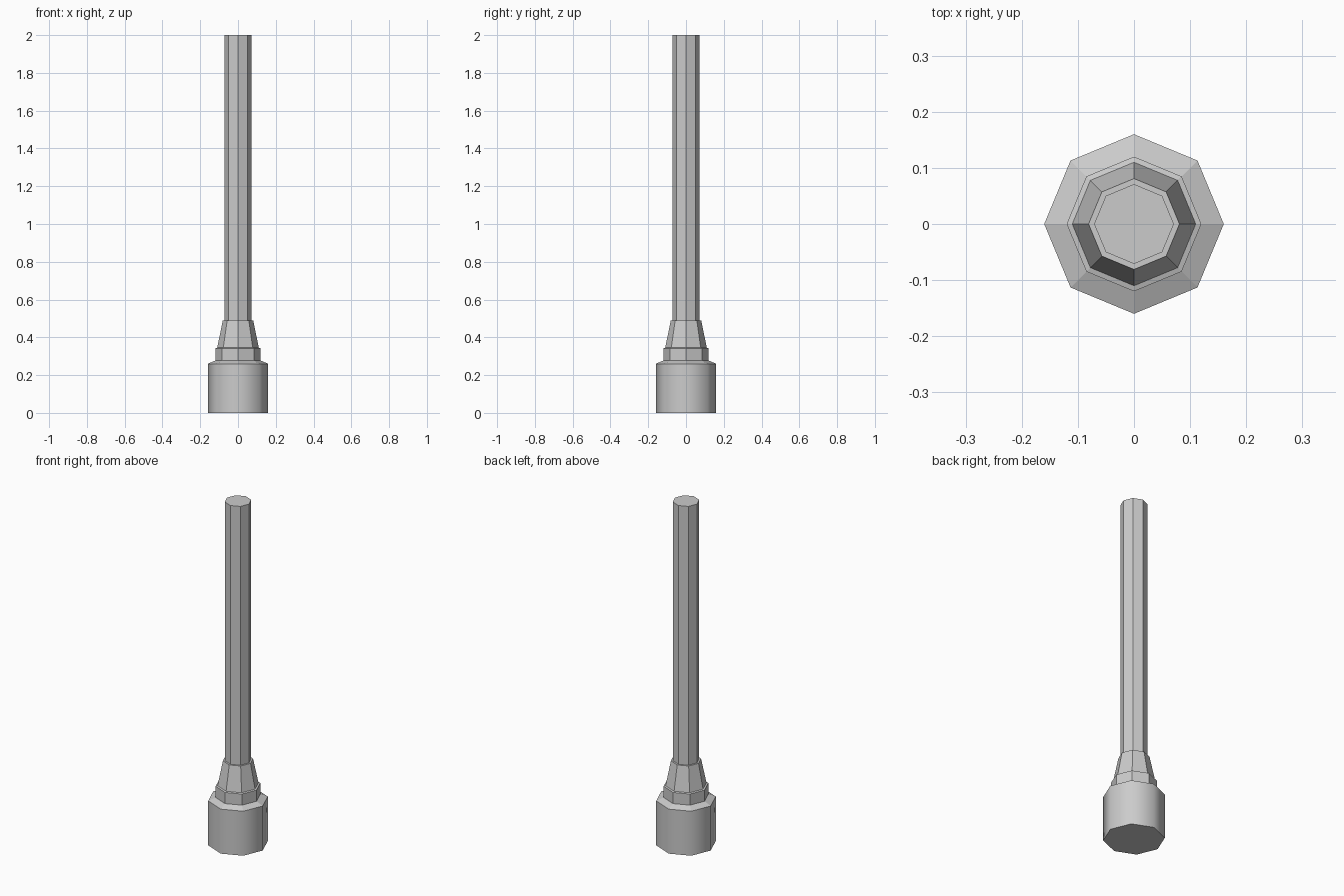
import bpy, bmesh, math

if "Cube" in bpy.data.objects:
    bpy.data.objects.remove(bpy.data.objects["Cube"])

SIDES = 8

def turned(name, profile, smooth_bands=()):
    """Octagonal solid from (radius, z) rings, capped at both ends."""
    bm = bmesh.new()
    rings = []
    for r, z in profile:
        rings.append([bm.verts.new((r * math.cos(2 * math.pi * i / SIDES),
                                    r * math.sin(2 * math.pi * i / SIDES), z))
                      for i in range(SIDES)])
    for b, (lo, hi) in enumerate(zip(rings, rings[1:])):
        for i in range(SIDES):
            j = (i + 1) % SIDES
            f = bm.faces.new((lo[i], lo[j], hi[j], hi[i]))
            f.smooth = b in smooth_bands
    bm.faces.new(rings[0][::-1])
    bm.faces.new(rings[-1])
    # Hard edges wherever a smooth band meets a flat face
    for e in bm.edges:
        e.smooth = all(f.smooth for f in e.link_faces)
    mesh = bpy.data.meshes.new(name)
    bm.to_mesh(mesh)
    bm.free()
    obj = bpy.data.objects.new(name, mesh)
    bpy.context.collection.objects.link(obj)
    return obj

# Heavy foot, collar and tapered socket as one stepped solid, with the shaft on top
turned("pole", [
    (0.16, 0.0), (0.16, 0.26),      # foot, smooth sides
    (0.12, 0.277), (0.12, 0.342),   # sloped shoulder, collar
    (0.11, 0.345), (0.081, 0.488),  # narrow ledge, tapered socket
    (0.071, 0.488), (0.071, 2.0),   # socket rim, long shaft
], smooth_bands={0})
